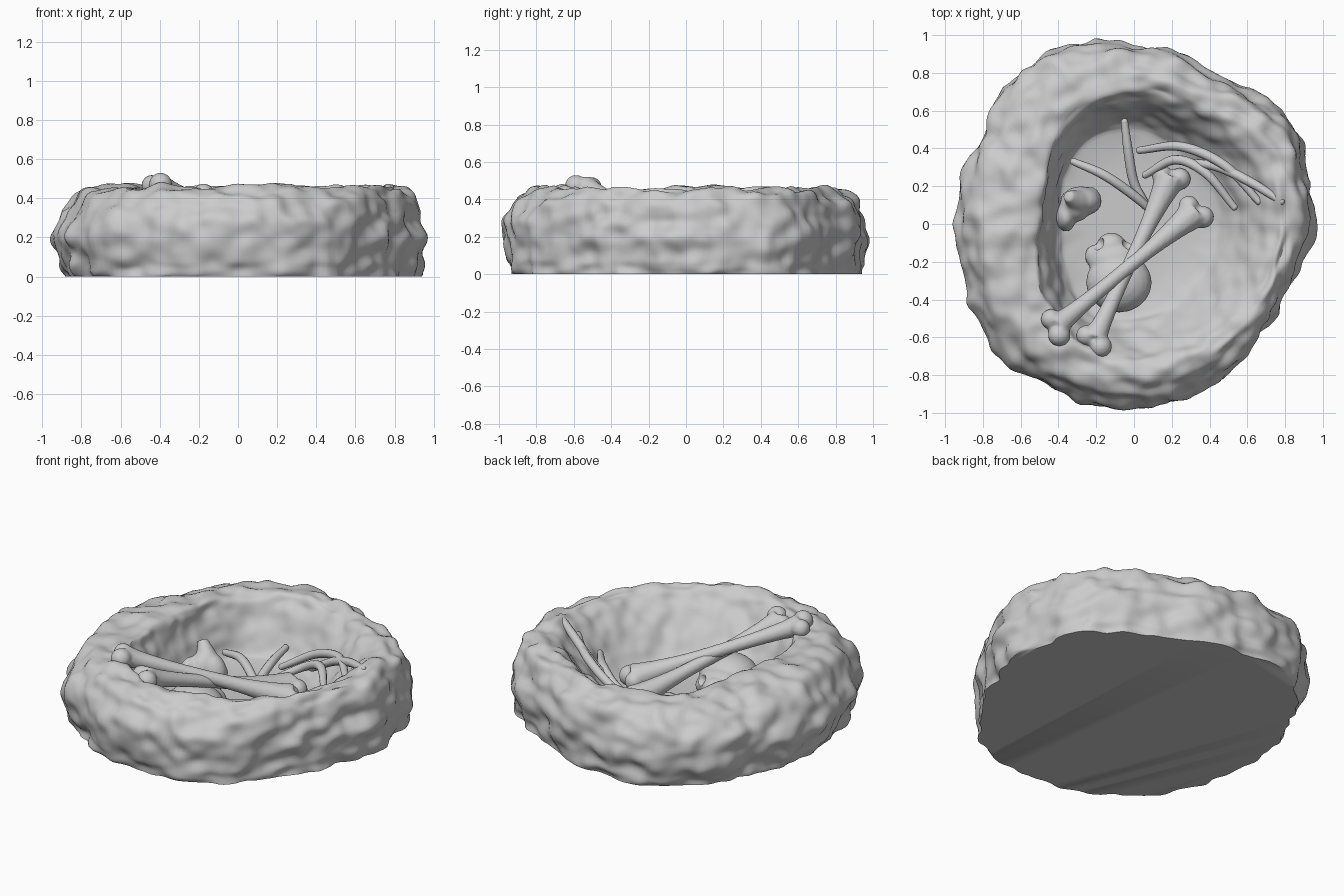
import bpy, bmesh, math
from mathutils import Vector, Matrix, noise

cube = bpy.data.objects.get("Cube")
if cube:
    bpy.data.objects.remove(cube)

clay = bpy.data.materials.new("pale grey")
clay.use_nodes = True
clay.diffuse_color = (0.6, 0.6, 0.6, 1)
clay.node_tree.nodes["Principled BSDF"].inputs["Base Color"].default_value = (0.6, 0.6, 0.6, 1)


def catmull(a, b, c, d, t):
    return 0.5 * (2 * b + (c - a) * t + (2 * a - 5 * b + 4 * c - d) * t * t + (3 * b - a - 3 * c + d) * t ** 3)


def smooth_path(points, steps):
    """Open spline through points of any dimension."""
    pts = [Vector(p) for p in points]
    pts = [2 * pts[0] - pts[1]] + pts + [2 * pts[-1] - pts[-2]]
    out = [catmull(*pts[i:i + 4], k / steps) for i in range(len(pts) - 3) for k in range(steps)]
    return out + [pts[-2]]


def around(table, angle):
    """Smooth closed lookup of a radius by angle."""
    n = len(table)
    f = angle / math.tau * n
    i = int(f)
    return catmull(*(table[(i + k) % n] for k in (-1, 0, 1, 2)), f - i)


def finish(name, bm, voxel=None):
    bmesh.ops.recalc_face_normals(bm, faces=bm.faces)
    mesh = bpy.data.meshes.new(name)
    bm.to_mesh(mesh)
    bm.free()
    mesh.materials.append(clay)
    mesh.shade_smooth()
    mesh.set_sharp_from_angle(angle=math.radians(45))
    obj = bpy.data.objects.new(name, mesh)
    bpy.context.collection.objects.link(obj)
    if voxel:
        fuse = obj.modifiers.new("fuse", 'REMESH')
        fuse.mode = 'VOXEL'
        fuse.voxel_size = voxel
        fuse.use_smooth_shade = True
        soften = obj.modifiers.new("soften", 'SMOOTH')
        soften.iterations = 4
    return obj


def ball(bm, centre, size):
    scale = Matrix.Diagonal((*size, 1)) if isinstance(size, tuple) else Matrix.Scale(size, 4)
    bmesh.ops.create_uvsphere(bm, u_segments=20, v_segments=12, radius=1,
                              matrix=Matrix.Translation(centre) @ scale)


def bridge(bm, lower, upper):
    for k in range(len(lower)):
        j = (k + 1) % len(lower)
        bm.faces.new((lower[k], lower[j], upper[j], upper[k]))


def tube(bm, points, sides=12):
    """Sweep a circle along (x, y, z, radius) points."""
    path = smooth_path(points, 8)
    rings = []
    for i, p in enumerate(path):
        tangent = (path[min(i + 1, len(path) - 1)] - path[max(i - 1, 0)]).xyz.normalized()
        side = tangent.cross(Vector((0, 0, 1))).normalized()
        up = side.cross(tangent)
        angles = [math.tau * k / sides for k in range(sides)]
        rings.append([bm.verts.new(p.xyz + p.w * (side * math.cos(a) + up * math.sin(a))) for a in angles])
    for lower, upper in zip(rings, rings[1:]):
        bridge(bm, lower, upper)
    bm.faces.new(rings[0])
    bm.faces.new(rings[-1])


# Nest: radii at even angles for floor, inner lip and outside
FLOOR = [.42, .42, .45, .5, .5, .43, .38, .42, .5, .48, .44, .42]
LIP = [.76, .76, .7, .71, .67, .55, .52, .59, .69, .74, .75, .75]
OUTER = [.95, .95, 1, .95, .91, .93, .95, 1.01, 1.01, .98, .94, .94,
         .95, .94, .96, .99, .98, .975, .98, .965, .95, .9, .885, .9]
# Section points: place (-1 centre, 0 floor edge, 1 lip, 2 outside) and height
SECTION = [(1.83, 0), (1.92, .08), (2, .2), (1.92, .31), (1.7, .405), (1.35, .452), (1, .45),
           (.75, .385), (.45, .27), (.2, .175), (0, .13), (-.35, .105), (-.95, .1)]
SEGMENTS = 240


def nest_radius(place, a):
    f, lip, out = (around(t, a) for t in (FLOOR, LIP, OUTER))
    if place < 0:
        return f * (1 + place)
    return f + (lip - f) * place if place < 1 else lip + (out - lip) * (place - 1)


bm = bmesh.new()
rows = []
for place, z in smooth_path(SECTION, 7):
    angles = [math.tau * k / SEGMENTS for k in range(SEGMENTS)]
    rows.append([bm.verts.new((nest_radius(place, a) * math.cos(a), nest_radius(place, a) * math.sin(a), z))
                 for a in angles])
for lower, upper in zip(rows, rows[1:]):
    bridge(bm, lower, upper)
bm.faces.new(rows[-1])
bm.normal_update()

# Lumpy, fibrous relief that runs around the nest and fades out on the floor
moves = []
for i, row in enumerate(rows):
    strength = min(1, max(0, (len(rows) - 8 - i) / 40))
    for v in row:
        a = math.atan2(v.co.y, v.co.x)
        weave = noise.noise(Vector((math.cos(a) * 5, math.sin(a) * 5, i * 0.18)))
        lumps = noise.noise(v.co * 5.5)
        grain = noise.noise(v.co * 12 + Vector((7, 3, 1)))
        moves.append((v, v.normal * strength * (weave * 0.024 + lumps * 0.024 + grain * 0.02)))
for v, move in moves:
    v.co += move
    v.co.z = max(v.co.z, 0.004)
for v in rows[0]:
    v.co.z = 0
bm.faces.new(rows[0])
finish("nest", bm)


# Long bones: slim shaft with a pair of knuckles at each end
def long_bone(name, start, end, r):
    a, b = Vector(start), Vector(end)
    along = (b - a).normalized()
    side = along.cross(Vector((0, 0, 1))).normalized()
    bm = bmesh.new()
    stations = ((0, 1.3), (.12, .95), (.35, .75), (.65, .8), (.86, 1.15), (1, 1.6))
    tube(bm, [(*a.lerp(b, t), r * w) for t, w in stations])
    for tip, way in ((a, -1), (b, 1)):
        ball(bm, tip + side * r * 0.9 + along * way * r * 0.4, r * 1.15)
        ball(bm, tip - side * r * 0.9, r * 1.05)
    finish(name, bm, 0.011)


long_bone("upper_long_bone", (-.41, -.54, .465), (.32, .06, .17), .052)
long_bone("lower_long_bone", (-.21, -.61, .41), (.19, .24, .14), .052)

# Ribs: thin curved rods leaning on the inner wall
RIBS = {
    "left_rib": [(-.32, .33, .18), (-.16, .26, .21), (0, .15, .17), (.1, .06, .12)],
    "back_rib": [(-.05, .54, .2), (-.03, .38, .18), (0, .22, .14), (.06, .11, .12)],
    "long_rib": [(.03, .39, .16), (.25, .41, .29), (.48, .31, .37), (.66, .12, .37)],
    "short_rib": [(.06, .26, .14), (.22, .34, .23), (.38, .27, .3), (.53, .09, .28)],
    "outer_rib": [(.28, .33, .24), (.45, .3, .34), (.62, .22, .41), (.78, .12, .45)],
}
for name, points in RIBS.items():
    bm = bmesh.new()
    widths = (.019, .025, .025, .019)
    tube(bm, [(*p, w) for p, w in zip(points, widths)])
    for end in (0, -1):
        ball(bm, points[end], widths[end])
    finish(name, bm)

# Skull: cranium, cheeks, brow and snout fused, with sunken eye sockets
bm = bmesh.new()
ball(bm, (-.08, -.31, .16), (.175, .16, .12))
ball(bm, (-.1, -.2, .15), (.14, .12, .09))
ball(bm, (-.12, -.12, .15), (.08, .075, .07))
for sx in (-1, 1):
    ball(bm, (-.11 + sx * .1, -.17, .13), (.05, .06, .05))
skull = finish("skull", bm, 0.011)

bm = bmesh.new()
for sx in (-1, 1):
    ball(bm, (-.11 + sx * .085, -.1, .19), .038)
sockets = finish("socket_cutter", bm)
sockets.hide_render = True
sockets.hide_set(True)
cut = skull.modifiers.new("sockets", 'BOOLEAN')
cut.operation = 'DIFFERENCE'
cut.object = sockets

# Broken bone chunk: blocky wedge rising to a point
bm = bmesh.new()
ball(bm, (-.28, .12, .15), (.11, .08, .12))
ball(bm, (-.36, .04, .14), (.055, .08, .11))
ball(bm, (-.31, .09, .17), (.08, .08, .1))
tube(bm, [(-.22, .14, .12, .06), (-.29, .12, .22, .065), (-.35, .15, .32, .03)])
finish("bone_chunk", bm, 0.012)
